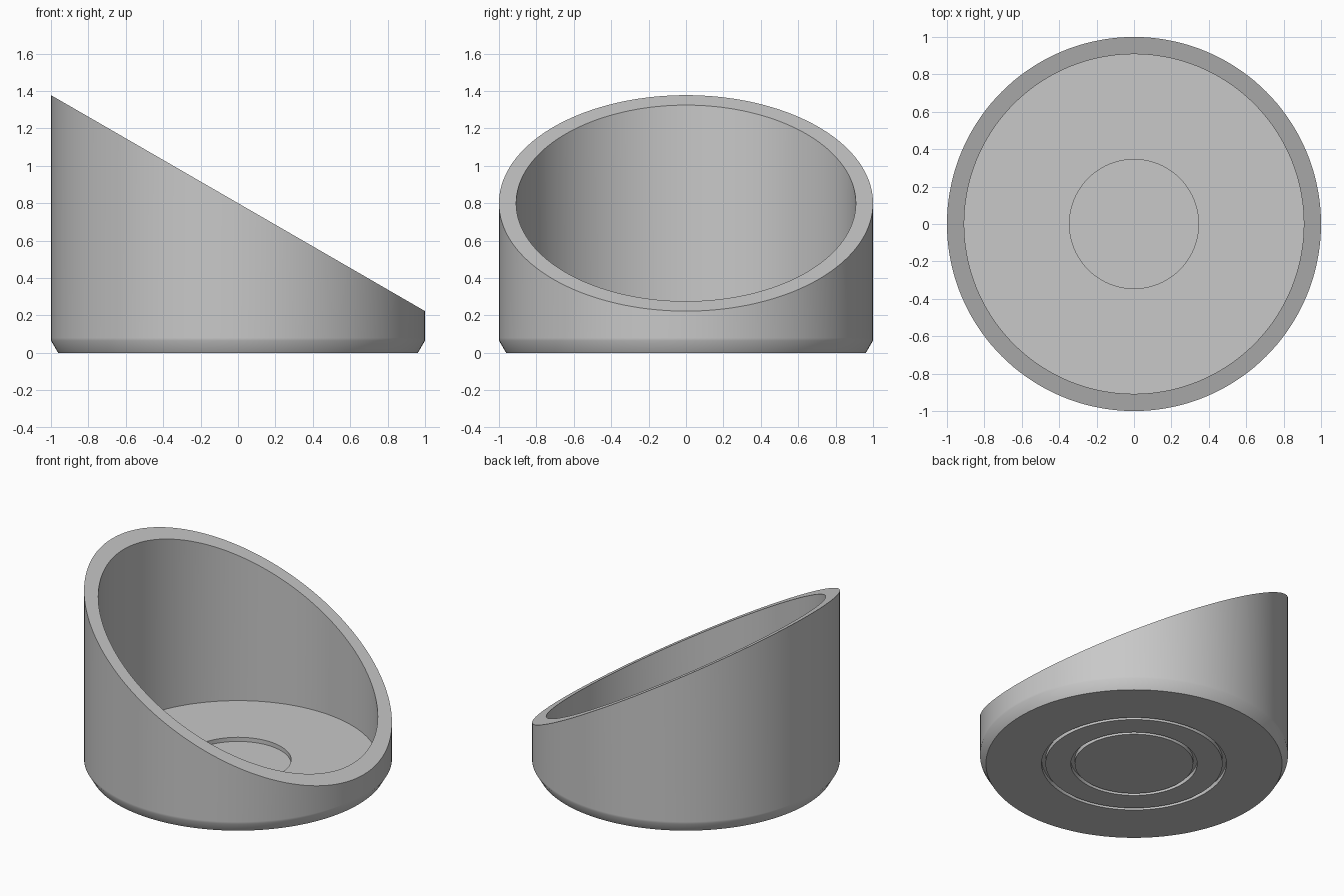
import bpy
import bmesh
from math import cos, sin, pi, radians, tan

if "Cube" in bpy.data.objects:
    bpy.data.objects.remove(bpy.data.objects["Cube"], do_unlink=True)

SEGMENTS = 144
SLANT = tan(radians(30))
RIM_CENTRE = 0.8
RIM = None  # profile height marker: follow the slanted cutting plane

grey = bpy.data.materials.new("plain grey")
grey.use_nodes = True
colour = (0.58, 0.58, 0.58, 1)
grey.diffuse_color = colour
grey.node_tree.nodes["Principled BSDF"].inputs["Base Color"].default_value = colour


def ring(bm, radius, height):
    verts = []
    for i in range(SEGMENTS):
        a = 2 * pi * i / SEGMENTS
        x, y = radius * cos(a), radius * sin(a)
        z = RIM_CENTRE - SLANT * x if height is RIM else height
        verts.append(bm.verts.new((x, y, z)))
    return verts


def groove(inner, outer, depth):
    return [(inner, 0), (inner, depth), (outer, depth), (outer, 0)]


# Profile from the underside centre, out and up the wall, back in to the floor
profile = (
    groove(0.385, 0.41, 0.03)                    # inner underside groove
    + groove(0.575, 0.60, 0.03)                  # outer underside groove
    + [(0.962, 0), (1, 0.065), (1, 0.08)]        # chamfered foot
    + [(1, RIM), (0.908, RIM)]                   # slanted rim
    + [(0.908, 0.06), (0.345, 0.06), (0.345, 0.03)]  # floor and round recess
)

bm = bmesh.new()
rings = [ring(bm, r, z) for r, z in profile]
for low, high in zip(rings, rings[1:]):
    for i in range(SEGMENTS):
        j = (i + 1) % SEGMENTS
        bm.faces.new((low[i], low[j], high[j], high[i]))
bm.faces.new(rings[0][::-1])
bm.faces.new(rings[-1])
bmesh.ops.recalc_face_normals(bm, faces=bm.faces)

mesh = bpy.data.meshes.new("slanted_cup")
bm.to_mesh(mesh)
bm.free()
mesh.materials.append(grey)
cup = bpy.data.objects.new("slanted_cup", mesh)
bpy.context.collection.objects.link(cup)

# Smooth walls, crisp rim and grooves
bpy.ops.object.select_all(action="DESELECT")
cup.select_set(True)
bpy.context.view_layer.objects.active = cup
bpy.ops.object.shade_smooth_by_angle(angle=radians(35))
